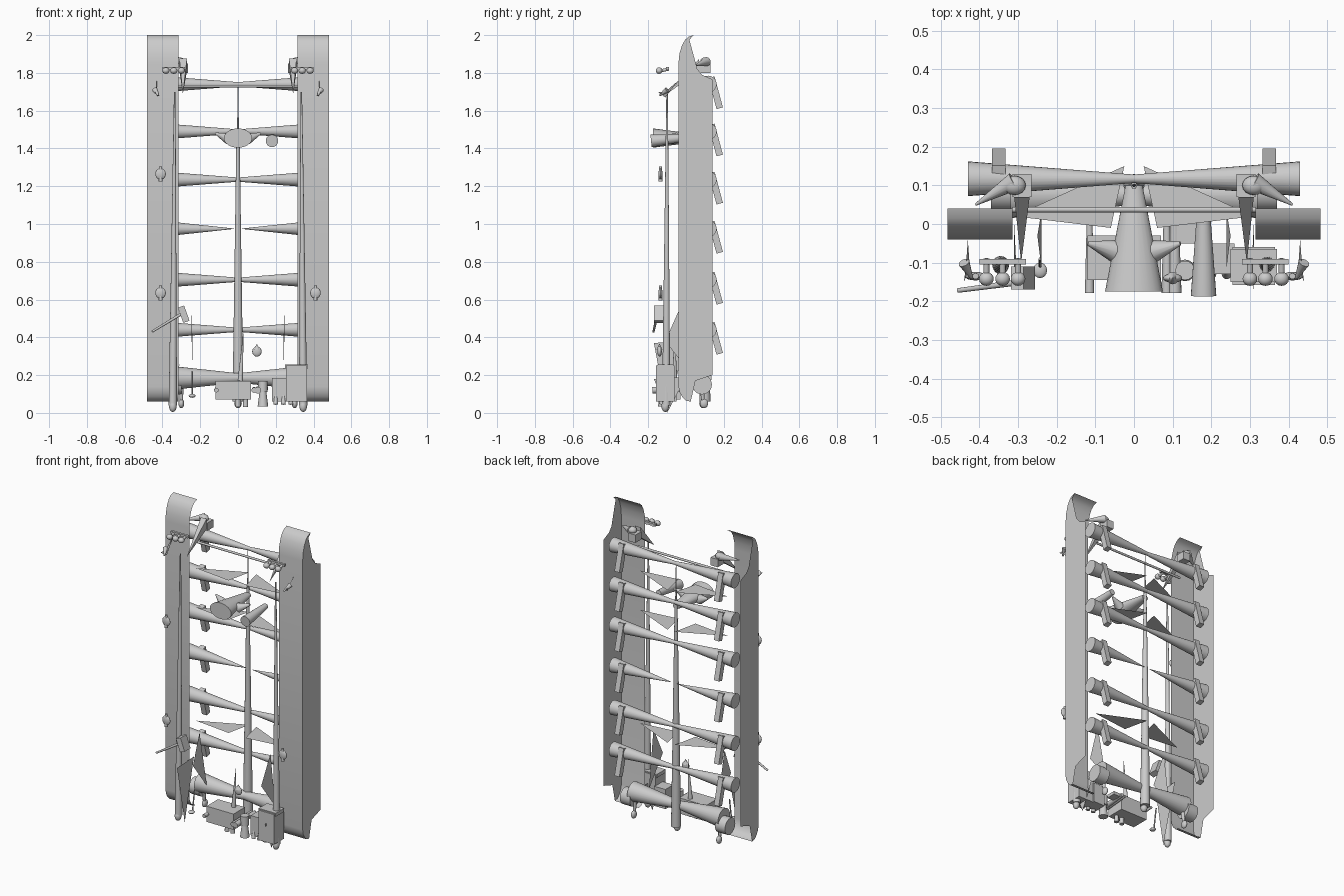
import bpy, bmesh, math
from mathutils import Vector


def mesh_obj(name, verts, faces):
    me = bpy.data.meshes.new(name)
    me.from_pydata(verts, [], faces)
    me.update()
    ob = bpy.data.objects.new(name, me)
    bpy.context.collection.objects.link(ob)
    return ob


def smooth(ob):
    bpy.ops.object.select_all(action='DESELECT')
    ob.select_set(True)
    bpy.context.view_layer.objects.active = ob
    bpy.ops.object.shade_smooth_by_angle(angle=math.radians(40))


def cone(name, a, b, r1, r2, n=24):
    a, b = Vector(a), Vector(b)
    bm = bmesh.new()
    bmesh.ops.create_cone(bm, cap_ends=True, segments=n, radius1=r1, radius2=r2, depth=(b - a).length)
    me = bpy.data.meshes.new(name)
    bm.to_mesh(me)
    bm.free()
    ob = bpy.data.objects.new(name, me)
    bpy.context.collection.objects.link(ob)
    ob.location = (a + b) / 2
    ob.rotation_euler = (b - a).to_track_quat('Z', 'Y').to_euler()
    smooth(ob)
    return ob


def box(name, x, y, z, rot=(0, 0, 0)):
    bpy.ops.mesh.primitive_cube_add(size=1, location=(sum(x) / 2, sum(y) / 2, sum(z) / 2), rotation=rot)
    ob = bpy.context.object
    ob.name = name
    ob.scale = (x[1] - x[0], y[1] - y[0], z[1] - z[0])
    return ob


def ball(name, p, s):
    bpy.ops.mesh.primitive_uv_sphere_add(segments=16, ring_count=10, radius=1, location=p)
    ob = bpy.context.object
    ob.name = name
    ob.scale = s
    smooth(ob)
    return ob


def plate(name, pts):
    return mesh_obj(name, pts, [tuple(range(len(pts)))])


# Front edge of the side shells, (y, z), curling back at top and bottom
front = [(0.025, 0.06), (0.0, 0.065), (-0.02, 0.085), (-0.034, 0.11), (-0.04, 0.14), (-0.04, 1.85),
         (-0.035, 1.90), (-0.022, 1.945), (-0.005, 1.975), (0.015, 1.992), (0.04, 2.0)]
back = [(0.018, 1.975), (0.06, 1.82), (0.085, 1.79), (0.14, 1.765), (0.14, 0.2), (0.05, 0.17)]

for s, side in ((-1, "left"), (1, "right")):
    # L-shaped side shell: front strip and outer wall
    n = len(front)
    v = [(s * 0.315, y, z) for y, z in front] + [(s * 0.483, y, z) for y, z in front]
    smooth(mesh_obj(side + "_shell_front", v, [(i, i + 1, n + i + 1, n + i) for i in range(n - 1)]))
    plate(side + "_shell_wall", [(s * 0.483, y, z) for y, z in front + back])
    # Tapered cross bars and their slanted hanger blocks
    for z in (1.74, 1.49, 1.235, 0.975, 0.705, 0.44):
        split = z == 0.975
        cone(side + "_cross_bar", (s * 0.43, 0.117, z), (s * (0.02 if split else 0), 0.117, z),
             0.045, 0.001 if split else 0.011)
        box(side + "_hanger", (s * 0.35 - 0.017, s * 0.35 + 0.017), (0.139, 0.174), (z - 0.13, z + 0.04),
            (math.radians(15), 0, 0))
    # Thin triangular shelves
    for z in (1.57, 1.32, 0.6):
        plate(side + "_shelf", [(s * 0.31, 0.02, z), (s * 0.025, 0.15, z), (s * 0.06, -0.01, z)])
    # Low axle and end drum
    cone(side + "_axle", (s * 0.32, 0.075, 0.185), (0, 0.075, 0.185), 0.06, 0.025)
    cone(side + "_drum", (s * 0.37, 0.085, 0.15), (s * 0.30, 0.085, 0.15), 0.052, 0.052)
    # Slim front posts with feet
    cone(side + "_post", (s * 0.345, -0.105, 0.04), (s * 0.335, -0.10, 1.7), 0.022, 0.004)
    ball(side + "_post_foot", (s * 0.345, -0.11, 0.035), (0.02, 0.02, 0.03))
    # Lamp bar
    box(side + "_lamp_bar", (s * 0.34 - 0.06, s * 0.34 + 0.06), (-0.105, -0.09), (1.815, 1.83))
    for x in (0.30, 0.34, 0.382):
        cone(side + "_lamp_stem", (s * x, -0.13, 1.812), (s * x, -0.09, 1.82), 0.008, 0.008, 12)
        ball(side + "_lamp", (s * x, -0.142, 1.812), (0.019, 0.018, 0.017))
    # Pointed top bracket and rear arm
    a = [(s * x, y, z) for x, y, z in ((0.27, 0.07, 1.875), (0.31, 0.07, 1.875), (0.31, 0.07, 1.81),
                                      (0.27, 0.07, 1.81), (0.292, -0.10, 1.69))]
    mesh_obj(side + "_bracket", a, [(0, 1, 2, 3), (0, 1, 4), (1, 2, 4), (2, 3, 4), (3, 0, 4)])
    box(side + "_bracket_block", (s * 0.29 - 0.025, s * 0.29 + 0.025), (0.07, 0.13), (1.80, 1.85))
    cone(side + "_rear_arm", (s * 0.31, 0.11, 1.86), (s * 0.41, 0.05, 1.84), 0.024, 0.003, 16)
    ball(side + "_rear_lamp", (s * 0.31, 0.10, 1.86), (0.03, 0.025, 0.022))
    # Small hooked fin near the top
    plate(side + "_hook", [(s * 0.44, -0.15, 1.70), (s * 0.425, -0.11, 1.67), (s * 0.43, -0.04, 1.76),
                           (s * 0.435, -0.11, 1.70)])
    cone(side + "_tip", (s * 0.44, -0.10, 1.71), (s * 0.42, -0.14, 1.68), 0.015, 0.004, 12)
    # Upright triangular fins near the bottom
    plate(side + "_inner_fin", [(s * 0.24, -0.11, 0.38), (s * 0.25, -0.03, 0.56), (s * 0.24, 0.03, 0.20)])
    low = 0.37 if s < 0 else 0.18
    plate(side + "_outer_fin", [(s * 0.31, -0.17, low), (s * 0.31, 0.0, low + 0.01), (s * 0.305, -0.10, 0)])
    # Rear casters
    ball(side + "_caster", (s * 0.30, 0.095, 0.05), (0.015, 0.022, 0.025))
    cone(side + "_caster_stem", (s * 0.30, 0.09, 0.06), (s * 0.30, 0.085, 0.13), 0.008, 0.012, 12)

# Central mast with end ball and spike
cone("mast", (0, 0.10, 0.06), (0, 0.10, 1.50), 0.029, 0.008)
cone("mast_tip", (0, 0.10, 1.50), (0, 0.10, 1.75), 0.005, 0.001, 12)
ball("mast_foot", (0, 0.09, 0.05), (0.02, 0.02, 0.025))
cone("mast_spike", (0.012, -0.06, 0.17), (0.028, -0.06, 0.42), 0.014, 0.001, 12)
cone("cross_rod", (-0.315, 0.037, 1.73), (0.315, 0.037, 1.73), 0.007, 0.007, 12)

# Flared front horn, side flaps and small horn
horn = cone("horn", (0, -0.175, 1.455), (0, 0.10, 1.455), 0.075, 0.022)
for w in horn.data.vertices:
    w.co.x *= 0.7 if abs(w.co.x) > 9 else 1
    w.co.y *= 0.68
horn.rotation_euler = (math.radians(-90), 0, 0)
for s in (-1, 1):
    cone("horn_flap", (s * 0.05, -0.07, 1.45), (s * 0.12, -0.05, 1.48), 0.03, 0.005, 12)
cone("small_horn", (0.18, -0.185, 1.44), (0.18, 0.02, 1.46), 0.033, 0.018)

# Round knobs on the shells
for x, z in ((-0.41, 1.265), (-0.41, 0.635), (0.41, 0.635)):
    ball("knob", (x, -0.135, z), (0.028, 0.011, 0.03))
    cone("knob_cap", (x, -0.135, z - 0.04), (x, -0.135, z + 0.04), 0.01, 0.008, 12)
ball("drop", (0.10, -0.14, 0.325), (0.025, 0.012, 0.027))
cone("drop_tip", (0.10, -0.14, 0.335), (0.10, -0.14, 0.365), 0.016, 0.001, 12)

# Equipment boxes along the bottom
box("centre_box", (-0.12, 0.07), (-0.145, -0.03), (0.07, 0.17))
box("right_box", (0.255, 0.365), (-0.158, -0.06), (0.06, 0.25))
box("right_box_lid", (0.25, 0.37), (-0.15, -0.065), (0.235, 0.257))
box("mid_box", (0.18, 0.26), (-0.13, -0.05), (0.06, 0.185))
box("mid_plate", (0.11, 0.16), (-0.05, 0.01), (0.12, 0.14))
for x in (0.20, 0.24, 0.28):
    cone("peg", (x, -0.13, 0.045), (x, -0.12, 0.11), 0.013, 0.006, 12)
for x in (0.0, 0.04):
    cone("box_foot", (x, -0.11, 0.03), (x, -0.11, 0.075), 0.014, 0.012, 12)
cone("plug_lower", (0.132, -0.12, 0.035), (0.132, -0.12, 0.11), 0.028, 0.018, 16)
cone("plug_upper", (0.132, -0.12, 0.11), (0.132, -0.12, 0.17), 0.025, 0.025, 16)
for x, r in ((-0.115, 0.012), (0.085, 0.014), (0.105, 0.018)):
    cone("feeler", (x, -0.178, 0.12), (x, 0.02, 0.13), r, r * 0.6, 16)

# Slanted rod with clamp and small pedal
cone("rod", (-0.455, -0.172, 0.43), (-0.29, -0.15, 0.53), 0.006, 0.008, 12)
box("rod_clamp", (-0.305, -0.27), (-0.17, -0.11), (0.48, 0.565), (0, math.radians(-20), 0))
ball("pedal", (-0.243, -0.12, 0.09), (0.018, 0.02, 0.01))
cone("pedal_stem", (-0.243, -0.11, 0.09), (-0.243, -0.09, 0.22), 0.004, 0.004, 8)
